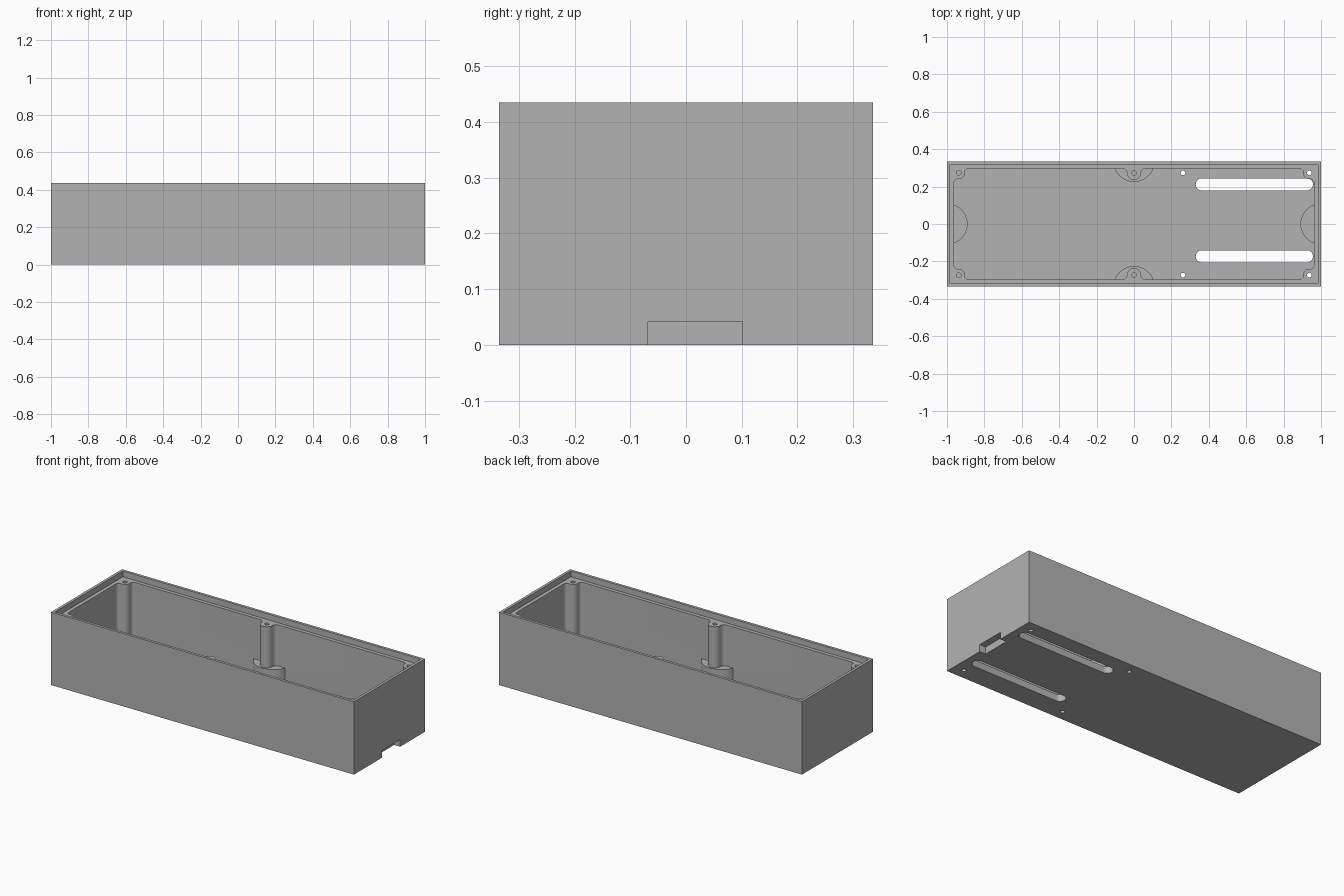
import bpy, bmesh, math

if "Cube" in bpy.data.objects:
    bpy.data.objects.remove(bpy.data.objects["Cube"], do_unlink=True)

HX, HY, H = 1.0, 0.335, 0.435       # outer half sizes and height
IX, IY = 0.9625, 0.2975             # inner wall faces
FLOOR, LEDGE, LIP = 0.04, 0.40, 0.016
PX, PY = 0.937, 0.273               # screw post centres

grey = bpy.data.materials.new("grey plastic")
grey.use_nodes = True
colour = (0.45, 0.45, 0.45, 1)
grey.diffuse_color = colour
grey.node_tree.nodes["Principled BSDF"].inputs["Base Color"].default_value = colour


def arc(cx, cy, r, a0, a1, n=10):
    angles = [math.radians(a0 + (a1 - a0) * i / n) for i in range(n + 1)]
    return [(cx + r * math.cos(a), cy + r * math.sin(a)) for a in angles]


def rect(x0, x1, y0, y1):
    return [(x0, y0), (x1, y0), (x1, y1), (x0, y1)]


def prism(name, pts, z0, z1):
    bm = bmesh.new()
    face = bm.faces.new([bm.verts.new((x, y, z0)) for x, y in pts])
    top = bmesh.ops.extrude_face_region(bm, geom=[face])["geom"]
    bmesh.ops.translate(bm, vec=(0, 0, z1 - z0),
                        verts=[v for v in top if isinstance(v, bmesh.types.BMVert)])
    bmesh.ops.recalc_face_normals(bm, faces=bm.faces)
    mesh = bpy.data.meshes.new(name)
    bm.to_mesh(mesh)
    bm.free()
    mesh.materials.append(grey)
    ob = bpy.data.objects.new(name, mesh)
    bpy.context.collection.objects.link(ob)
    return ob


def combine(target, other, operation):
    mod = target.modifiers.new("combine", "BOOLEAN")
    mod.object, mod.operation, mod.solver = other, operation, "EXACT"
    bpy.context.view_layer.update()
    deps = bpy.context.evaluated_depsgraph_get()
    mesh = bpy.data.meshes.new_from_object(target.evaluated_get(deps))
    target.modifiers.clear()
    target.data = mesh
    bpy.data.objects.remove(other, do_unlink=True)


def cut(name, pts, z0, z1):
    combine(tray, prism(name, pts, z0, z1), "DIFFERENCE")


# Outer box and lid recess
tray = prism("tray", rect(-HX, HX, -HY, HY), 0, H)
cut("lid_recess", rect(-HX + LIP, HX - LIP, -HY + LIP, HY - LIP), LEDGE, H + 0.1)

# Cavity outline leaves filleted screw posts at the corners and mid sides
r, f, m, g = 0.033, 0.02, 0.037, 0.025
quarter = (arc(IX - f, PY - r - f, f, 0, 90) + arc(PX, PY, r, 270, 180)
           + arc(PX - r - f, IY - f, f, 0, 90)
           + arc(m + g, IY - g, g, 90, 180) + arc(0, IY - g, m, 0, -90)[1:])
half = quarter + [(-x, y) for x, y in reversed(quarter[:-1])]
cut("cavity", half + [(-x, -y) for x, y in half], FLOOR, H + 0.1)

# Round pads against the middle of each wall
pad = arc(0, 0, 0.11, 10, 170, 32)
for side in (1, -1):
    end_pad = [(side * (HX - y), side * x) for x, y in pad]
    side_pad = [(side * x, side * (HY - y)) for x, y in pad]
    for pts in (end_pad, side_pad):
        combine(tray, prism("pad", pts, FLOOR / 2, 0.155), "UNION")

# Screw holes: blind in the posts, through the right posts and the floor
for y in (PY, -PY):
    for x, bottom in ((-PX, 0.2), (0, 0.2), (PX, -0.1), (0.262, -0.1)):
        cut("screw_hole", arc(x, y, 0.0125, 0, 345, 23), bottom, H + 0.1)

# Long floor slots
for y in (0.212, -0.173):
    w = 0.0325
    cut("slot", arc(0.957 - w, y, w, -90, 90, 16) + arc(0.33 + w, y, w, 90, 270, 16),
        -0.1, FLOOR + 0.02)

# Notch under the right end
cut("notch", rect(HX - 0.04, HX + 0.1, -0.068, 0.101), -0.1, 0.042)

bpy.ops.object.select_all(action="DESELECT")
tray.select_set(True)
bpy.context.view_layer.objects.active = tray
bpy.ops.object.shade_smooth_by_angle(angle=math.radians(30))
